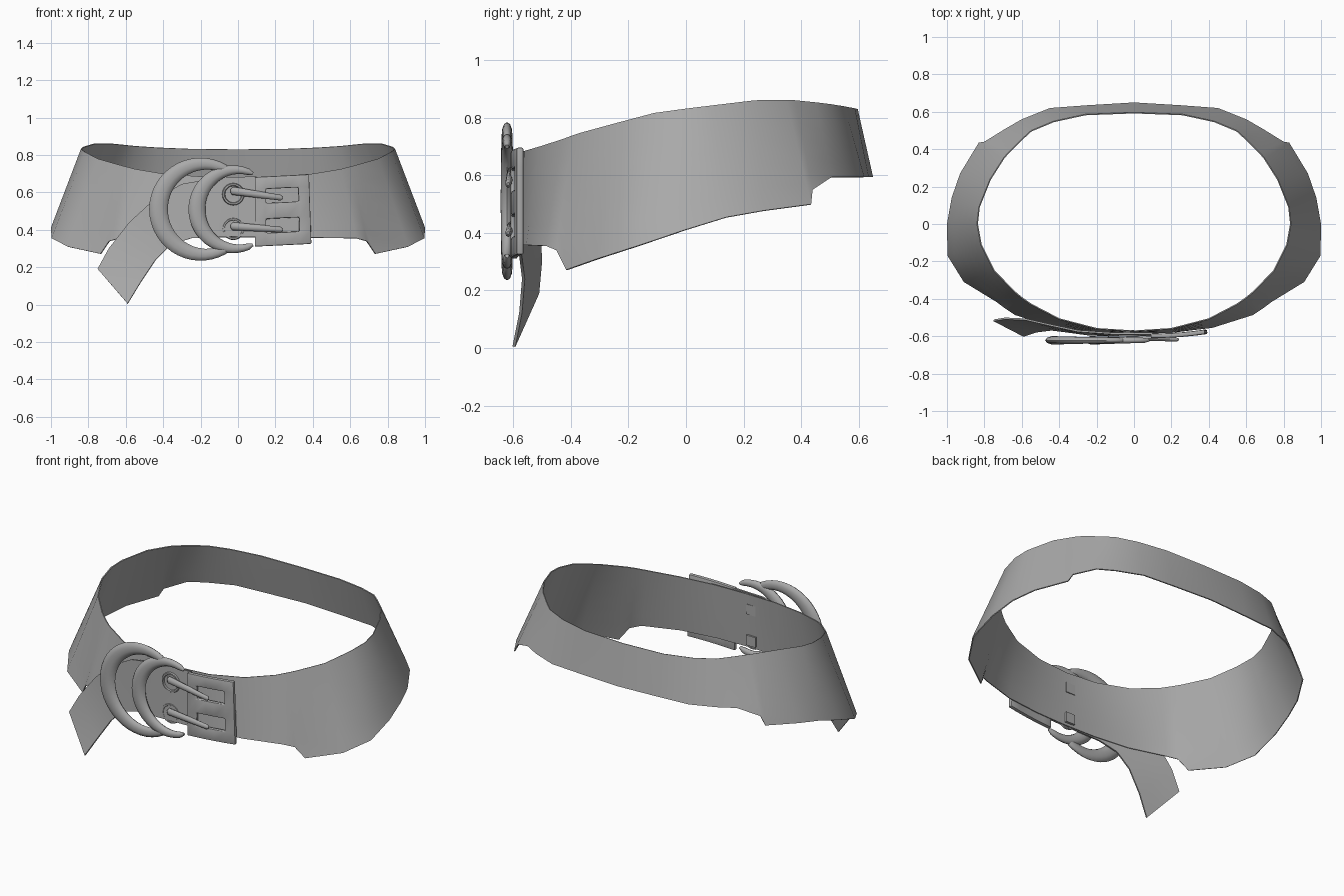
import bpy, bmesh, math
from mathutils import Vector

cube = bpy.data.objects.get("Cube")
if cube:
    bpy.data.objects.remove(cube, do_unlink=True)

grey = bpy.data.materials.new("mid grey")
grey.use_nodes = True
grey.diffuse_color = (0.4, 0.4, 0.4, 1)
grey.node_tree.nodes["Principled BSDF"].inputs["Base Color"].default_value = (0.4, 0.4, 0.4, 1)


def make(name, verts, faces, thick=0.0, offset=-1, angle=40, bevel=0.0):
    """Mesh object with consistent normals, optional thickness and rounding."""
    me = bpy.data.meshes.new(name)
    me.from_pydata(verts, [], faces)
    bm = bmesh.new()
    bm.from_mesh(me)
    bmesh.ops.recalc_face_normals(bm, faces=bm.faces)
    bm.to_mesh(me)
    bm.free()
    me.materials.append(grey)
    ob = bpy.data.objects.new(name, me)
    bpy.context.collection.objects.link(ob)
    bpy.ops.object.select_all(action='DESELECT')
    bpy.context.view_layer.objects.active = ob
    ob.select_set(True)
    if thick:
        m = ob.modifiers.new("thickness", 'SOLIDIFY')
        m.thickness, m.offset = thick, offset
        bpy.ops.object.modifier_apply(modifier=m.name)
    if bevel:
        m = ob.modifiers.new("rounding", 'BEVEL')
        m.width, m.segments, m.limit_method = bevel, 2, 'ANGLE'
        bpy.ops.object.modifier_apply(modifier=m.name)
    bpy.ops.object.shade_smooth_by_angle(angle=math.radians(angle))
    return ob


def loft(sections, closed_path, closed_section):
    """Quads joining equal-length rows of points."""
    n, k = len(sections), len(sections[0])
    verts = [p for s in sections for p in s]
    faces = []
    for i in range(n if closed_path else n - 1):
        for j in range(k if closed_section else k - 1):
            a, b = i * k, (i + 1) % n * k
            q = (j + 1) % k
            faces.append((a + j, b + j, b + q, a + q))
    return verts, faces


# Band: top and bottom edge points along the left half, front to back
half = [
    ((0, -.575, .68), (0, -.588, .36)),
    ((.2, -.562, .685), (.2, -.582, .36)),
    ((.4, -.51, .70), (.42, -.555, .358)),
    ((.55, -.432, .725), (.635, -.487, .355)),
    ((.60, -.397, .738), (.69, -.451, .34)),
    ((.645, -.36, .75), (.735, -.417, .272)),
    ((.75, -.25, .78), (.91, -.31, .31)),
    ((.82, -.11, .817), (.997, -.17, .355)),
    ((.84, 0, .832), (1.0, 0, .412)),
    ((.83, .09, .843), (.975, .14, .455)),
    ((.77, .24, .861), (.93, .27, .478)),
    ((.70, .35, .862), (.83, .435, .50)),
    ((.675, .38, .861), (.80, .44, .55)),
    ((.605, .45, .854), (.69, .508, .595)),
    ((.55, .50, .848), (.60, .56, .595)),
    ((.43, .55, .84), (.45, .62, .595)),
    ((.26, .587, .833), (.25, .635, .595)),
    ((0, .597, .83), (0, .65, .595)),
]
mirrored = [tuple((-x, y, z) for x, y, z in s) for s in half[-2:0:-1]]
ROWS = 5
band = []
for top, bottom in half + mirrored:
    t, b = Vector(top), Vector(bottom)
    band.append([tuple(t.lerp(b, r / ROWS)) for r in range(ROWS + 1)])
make("belt_band", *loft(band, True, False), thick=0.006, angle=60)

# Hanging strap end, wrapping across the front under the rings
strap = [
    ((-.75, -.515, .19), (-.59, -.598, .005)),
    ((-.69, -.505, .30), (-.52, -.575, .12)),
    ((-.58, -.51, .44), (-.44, -.565, .24)),
    ((-.45, -.54, .56), (-.36, -.575, .32)),
    ((-.30, -.572, .645), (-.25, -.59, .355)),
    ((-.10, -.586, .68), (-.10, -.597, .362)),
    ((.10, -.586, .685), (.10, -.597, .365)),
]
rows = [[tuple(Vector(a).lerp(Vector(b), r / 3)) for r in range(4)] for a, b in strap]
make("strap_end", *loft(rows, False, False), thick=0.01, offset=0, angle=50)


def crescent(name, cx, cz, radius, width, tip_width, tip_angle, y, depth):
    """Open ring that tapers to both tips; the opening faces +x."""
    steps, sides, secs = 32, 10, []
    for i in range(steps + 1):
        t = i / steps
        a = math.radians(tip_angle + t * (360 - 2 * tip_angle))
        swell = max(0, math.sin(math.pi * t)) ** 1.2
        w = tip_width + (width - tip_width) * swell
        d = depth * (0.6 + 0.4 * swell)
        end = 0.5 if i in (0, steps) else 1.0
        sec = []
        for k in range(sides):
            p = 2 * math.pi * k / sides
            r = radius - w / 2 + math.cos(p) * w / 2 * end
            sec.append((cx + r * math.cos(a), y + math.sin(p) * d / 2 * end,
                        cz + r * math.sin(a)))
        secs.append(sec)
    v, f = loft(secs, False, True)
    f += [tuple(range(sides)), tuple(range(len(v) - sides, len(v)))]
    make(name, v, f, angle=60)


crescent("large_crescent", -.20, .51, .275, .10, .045, 52, -.622, .046)
crescent("small_crescent", -.03, .51, .235, .09, .032, 60, -.622, .046)

# Buckle plate: curved, slightly tilted grid with two windows left open
xs = [.09, .15, .21, .26, .325, .385]
zs = [.31, .38, .455, .54, .615, .682]
verts, faces = [], []
for x in xs:
    for z in zs:
        verts.append((x + .035 * (.5 - z) * (x - .09) / .3,
                      -.598 + .25 * (x - .09) ** 2, z + (x - .09) * .05))
for i in range(5):
    for j in range(5):
        if 0 < i < 4 and j in (1, 3):
            continue
        a = i * 6 + j
        faces.append((a, a + 6, a + 7, a + 1))
make("buckle_plate", verts, faces, thick=0.024, offset=0, bevel=0.006)


def rod(name, a, b, ra, rb, sides=8):
    """Tapered prong between two points, rounded at both ends."""
    a, b = Vector(a), Vector(b)
    d = b - a
    u = Vector((0, 1, 0))
    v = d.normalized().cross(u)
    secs = []
    for t, s in ((0, .4), (.04, 1), (.5, 1), (.96, 1), (1, .4)):
        r = (ra + (rb - ra) * t) * s
        c = a + d * t
        secs.append([tuple(c + (u * math.sin(p) * .7 + v * math.cos(p)) * r)
                     for p in (2 * math.pi * k / sides for k in range(sides))])
    vs, f = loft(secs, False, True)
    f += [tuple(range(sides)), tuple(range(len(vs) - sides, len(vs)))]
    make(name, vs, f, angle=50)


# Prongs, the eyelets they pass through and the anchors showing inside the band
for tag, z0, z1, ze in (("upper", .61, .57, .59), ("lower", .42, .40, .405)):
    rod(tag + "_prong", (-.04, -.607, z0), (.24, -.618, z1), .022, .015)
    ring = []
    for i in range(20):
        a = 2 * math.pi * i / 20
        ring.append([(-.025 + (.052 + .008 * math.cos(p)) * math.cos(a),
                      -.595 + .008 * math.sin(p),
                      ze + (.052 + .008 * math.cos(p)) * math.sin(a))
                     for p in (2 * math.pi * k / 6 for k in range(6))])
    make(tag + "_eyelet", *loft(ring, True, True), angle=60)
    anchor = [[(x, y, ze + h) for x, h in ((-.06, -.03), (0, -.03), (0, .03), (-.06, .03))]
              for y in (-.595, -.567)]
    v, f = loft(anchor, False, True)
    make(tag + "_prong_anchor", v, f + [(0, 1, 2, 3), (4, 5, 6, 7)])
